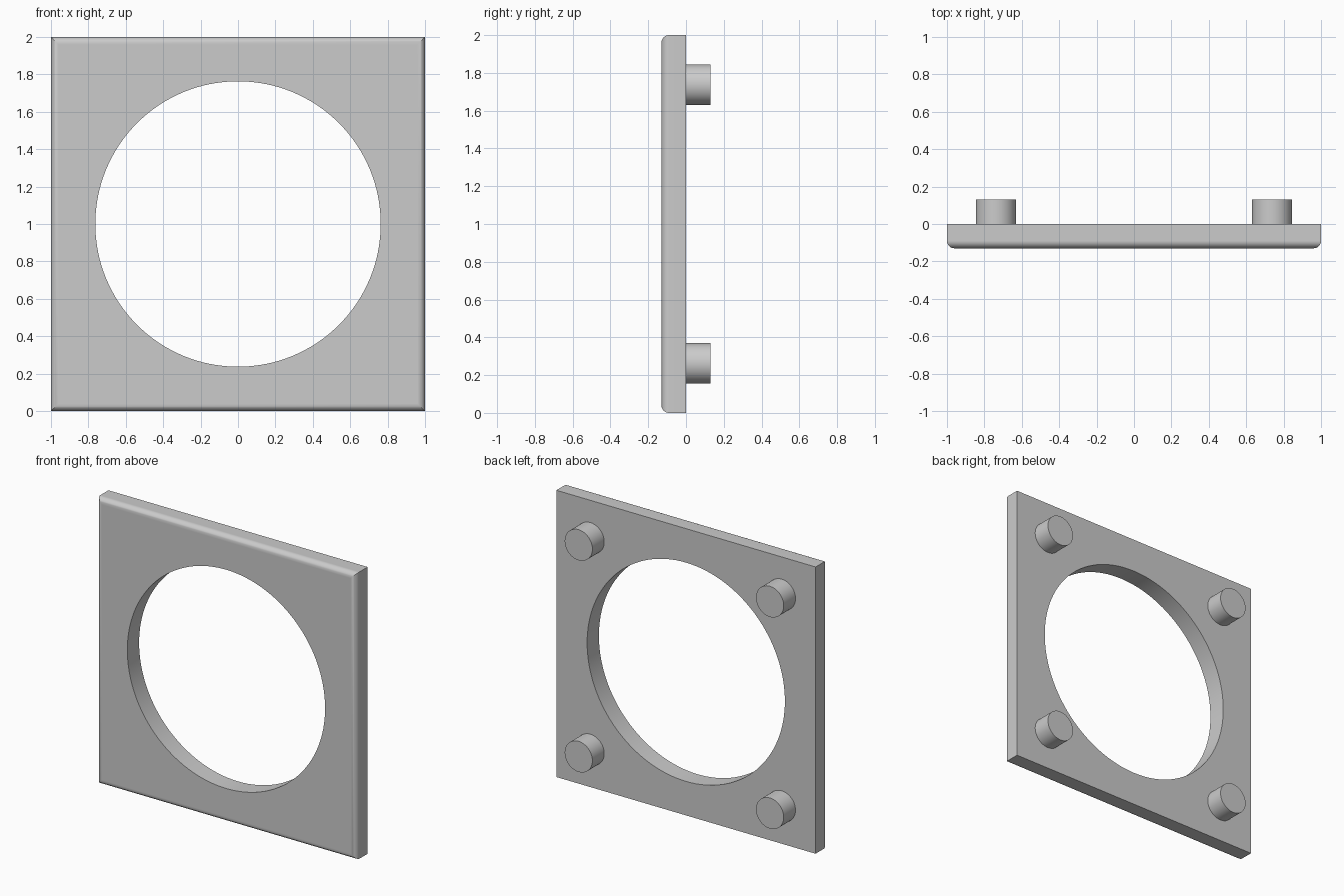
import bpy
import bmesh
import math

if "Cube" in bpy.data.objects:
    bpy.data.objects.remove(bpy.data.objects["Cube"], do_unlink=True)

DEPTH = 0.13          # plate thickness and peg length
ROUND = 0.04          # front edge rounding
HOLE_RADIUS = 0.763
PEG_RADIUS = 0.107
PEG_OFFSET = 0.738    # peg distance from the plate centre in x and z

grey = bpy.data.materials.new("plain_grey")
grey.use_nodes = True
grey.diffuse_color = (0.6, 0.6, 0.6, 1)
grey.node_tree.nodes["Principled BSDF"].inputs["Base Color"].default_value = (0.6, 0.6, 0.6, 1)


def activate(obj):
    bpy.ops.object.select_all(action="DESELECT")
    obj.select_set(True)
    bpy.context.view_layer.objects.active = obj


def cylinder(name, radius, length, location, sides):
    """Cylinder lying along y."""
    bpy.ops.mesh.primitive_cylinder_add(vertices=sides, radius=radius, depth=length,
                                        location=location, rotation=(math.pi / 2, 0, 0))
    obj = bpy.context.object
    obj.name = name
    obj.data.materials.append(grey)
    return obj


# Square plate with rounded front edges
bpy.ops.mesh.primitive_cube_add(size=1, location=(0, -DEPTH / 2, 1))
plate = bpy.context.object
plate.name = "plate"
plate.scale = (2, DEPTH, 2)
bpy.ops.object.transform_apply(location=False, rotation=False, scale=True)
plate.data.materials.append(grey)
bm = bmesh.new()
bm.from_mesh(plate.data)
front_edges = [e for e in bm.edges if all(v.co.y < 0 for v in e.verts)]
bmesh.ops.bevel(bm, geom=front_edges, offset=ROUND, segments=8, profile=0.5, affect="EDGES")
bm.to_mesh(plate.data)
bm.free()

# Round opening through the plate
cutter = cylinder("opening_cutter", HOLE_RADIUS, 1, (0, 0, 1), 128)
cut = plate.modifiers.new("opening", "BOOLEAN")
cut.operation = "DIFFERENCE"
cut.solver = "EXACT"
cut.object = cutter
activate(plate)
bpy.ops.object.modifier_apply(modifier=cut.name)
bpy.data.objects.remove(cutter, do_unlink=True)
bpy.ops.object.shade_smooth_by_angle(angle=math.radians(30))
weighted = plate.modifiers.new("flat_face_normals", "WEIGHTED_NORMAL")
weighted.keep_sharp = True

# Four mounting pegs on the back
for side, x in (("right", -PEG_OFFSET), ("left", PEG_OFFSET)):
    for level, z in (("lower", 1 - PEG_OFFSET), ("upper", 1 + PEG_OFFSET)):
        peg = cylinder(f"{level}_{side}_peg", PEG_RADIUS, DEPTH, (x, DEPTH / 2, z), 48)
        activate(peg)
        bpy.ops.object.shade_smooth_by_angle(angle=math.radians(30))
